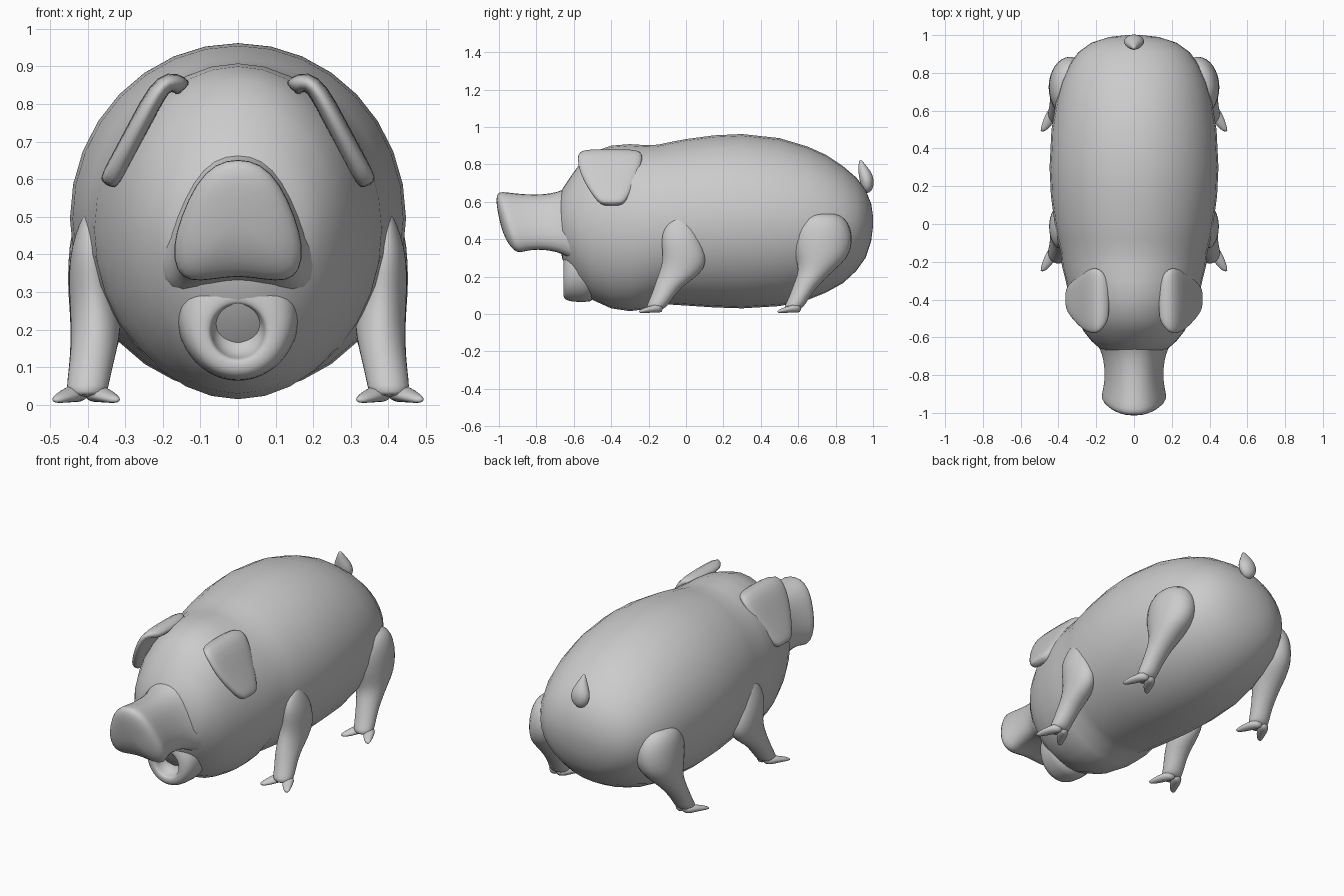
import bpy, bmesh, math
from mathutils import Vector


def loft(name, rings, mirror=False, subsurf=0):
    """Skin a list of equal-length closed rings and cap both ends."""
    bm = bmesh.new()
    vr = [[bm.verts.new(p) for p in r] for r in rings]
    n = len(vr[0])
    for a, b in zip(vr, vr[1:]):
        for i in range(n):
            j = (i + 1) % n
            bm.faces.new((a[i], a[j], b[j], b[i]))
    bm.faces.new(vr[0][::-1])
    bm.faces.new(vr[-1])
    bmesh.ops.recalc_face_normals(bm, faces=bm.faces)
    me = bpy.data.meshes.new(name)
    bm.to_mesh(me)
    bm.free()
    me.polygons.foreach_set("use_smooth", [True] * len(me.polygons))
    ob = bpy.data.objects.new(name, me)
    bpy.context.collection.objects.link(ob)
    if mirror:
        ob.modifiers.new("mirror", 'MIRROR').use_clip = False
    if subsurf:
        m = ob.modifiers.new("subsurf", 'SUBSURF')
        m.levels = m.render_levels = subsurf
    return ob


def oval(c, u, v, n=16, p=2.0):
    """Superellipse ring round c with half-axes u and v."""
    c, u, v = Vector(c), Vector(u), Vector(v)
    out = []
    for i in range(n):
        t = 2 * math.pi * i / n
        cs, sn = math.cos(t), math.sin(t)
        out.append(c + u * math.copysign(abs(cs) ** (2 / p), cs)
                   + v * math.copysign(abs(sn) ** (2 / p), sn))
    return out


def y_ring(y, hw, z0, z1, n):
    return oval((0, y, (z0 + z1) / 2), (hw, 0, 0), (0, 0, (z1 - z0) / 2), n)


# body and head: y, half width, bottom, top
body = [(-.68, .10, .38, .62), (-.66, .18, .29, .67), (-.62, .225, .22, .73),
        (-.57, .265, .14, .80), (-.5, .30, .075, .865), (-.4, .338, .03, .90),
        (-.3, .362, .015, .908), (-.22, .382, .025, .903), (-.15, .388, .055, .905),
        (-.08, .405, .05, .92), (0, .42, .045, .935), (.15, .44, .035, .955),
        (.3, .447, .03, .962), (.5, .437, .042, .94), (.65, .412, .075, .895),
        (.75, .385, .115, .85), (.84, .345, .165, .79), (.91, .295, .23, .73),
        (.96, .225, .30, .665), (.99, .13, .39, .59), (1.0, .04, .47, .52)]
loft("body", [y_ring(*b, 32) for b in body])

# snout: egg-shaped profile swept forward, leaning at the disc
half = [(0, .655), (.06, .643), (.112, .59), (.152, .50), (.174, .42),
        (.165, .355), (.13, .328), (.07, .333), (0, .345)]
profile = half + [(-x, z) for x, z in half[-2:0:-1]]
snout = [(-.54, 1.3, .0), (-.61, 1.25, .0), (-.66, 1.06, .0), (-.72, .95, .0),
         (-.80, .91, .05), (-.88, .95, .2), (-.935, 1.02, .3), (-.96, .98, .3),
         (-.982, .75, .28), (-.992, .4, .25), (-.994, .1, .25)]
loft("snout", [[(x * s, y - (z - .49) * s * lean, .49 + (z - .49) * s)
                for x, z in profile] for y, s, lean in snout], subsurf=1)

# lower jaw with the round open mouth turned inwards
jaw = [(-.46, .17, .06, .42), (-.56, .165, .062, .42), (-.61, .155, .064, .40),
       (-.642, .135, .072, .35), (-.656, .105, .09, .30), (-.655, .078, .118, .272),
       (-.645, .072, .122, .268), (-.61, .066, .13, .26), (-.59, .045, .15, .24),
       (-.58, .012, .183, .207)]
loft("lower_jaw", [y_ring(*j, 24) for j in jaw], subsurf=1)

# floppy ears: x, z, front y, back y along the fold
ear = [(.142, .838, -.50, -.30), (.15, .848, -.535, -.27), (.182, .864, -.575, -.235),
       (.215, .835, -.585, -.228), (.26, .748, -.57, -.25), (.31, .655, -.515, -.29),
       (.338, .602, -.475, -.32), (.349, .583, -.445, -.345)]
rings = []
for i, (x, z, y0, y1) in enumerate(ear):
    a, b = ear[max(i - 1, 0)], ear[min(i + 1, len(ear) - 1)]
    d = Vector((b[0] - a[0], 0, b[1] - a[1])).normalized()
    normal = Vector((-d.z, 0, d.x)) * (.02 if i in (0, 7) else .028)
    rings.append(oval((x, (y0 + y1) / 2, z), (0, (y1 - y0) / 2, 0), normal, 16, 3))
loft("ears", rings, mirror=True, subsurf=1)


# legs: z, front y, back y, inner x, outer x
def leg(name, rows):
    loft(name, [oval(((x0 + x1) / 2, (y0 + y1) / 2, z), ((x1 - x0) / 2, 0, 0),
                     (0, (y1 - y0) / 2, 0), 16) for z, y0, y1, x0, x1 in rows],
         mirror=True, subsurf=1)


leg("front_legs", [(.515, -.05, -.01, .385, .405), (.49, -.10, .03, .36, .42),
                   (.42, -.135, .068, .34, .445), (.35, -.13, .095, .33, .452),
                   (.28, -.125, .115, .315, .45), (.21, -.15, .08, .308, .446),
                   (.15, -.17, -.02, .32, .446), (.09, -.19, -.065, .335, .452),
                   (.05, -.21, -.095, .343, .457), (.02, -.215, -.12, .35, .455)])
leg("hind_legs", [(.54, .66, .80, .30, .39), (.515, .60, .85, .25, .425),
                  (.46, .56, .885, .22, .447), (.38, .552, .895, .22, .455),
                  (.30, .58, .87, .25, .455), (.24, .605, .80, .29, .448),
                  (.16, .575, .715, .32, .446), (.09, .55, .66, .335, .452),
                  (.05, .53, .64, .343, .457), (.02, .52, .61, .35, .455)])

# two splayed toes on every foot
for name, y in (("front", -.17), ("hind", .57)):
    for side, label in ((-1, "inner"), (1, "outer")):
        toe = [(.015, .05, .036, .03, .028), (.035, .0, .032, .036, .022),
               (.06, -.05, .022, .028, .015), (.082, -.083, .013, .012, .008)]
        loft(f"{name}_{label}_toes",
             [oval((.404 + side * dx, y + dy, z), (w, 0, 0), (0, 0, h), 12)
              for dx, dy, z, w, h in [(a, b, c * .9, d, e) for a, b, c, d, e in toe]],
             mirror=True, subsurf=1)

# tail: z, centre y, half width, half depth
tail = [(.645, .965, .012, .012), (.665, .97, .042, .03), (.70, .968, .058, .038),
        (.735, .963, .055, .04), (.77, .952, .035, .032), (.80, .94, .018, .018),
        (.825, .932, .006, .006)]
loft("tail", [oval((0, y, z), (w, 0, 0), (0, d, 0), 12) for z, y, w, d in tail], subsurf=1)
